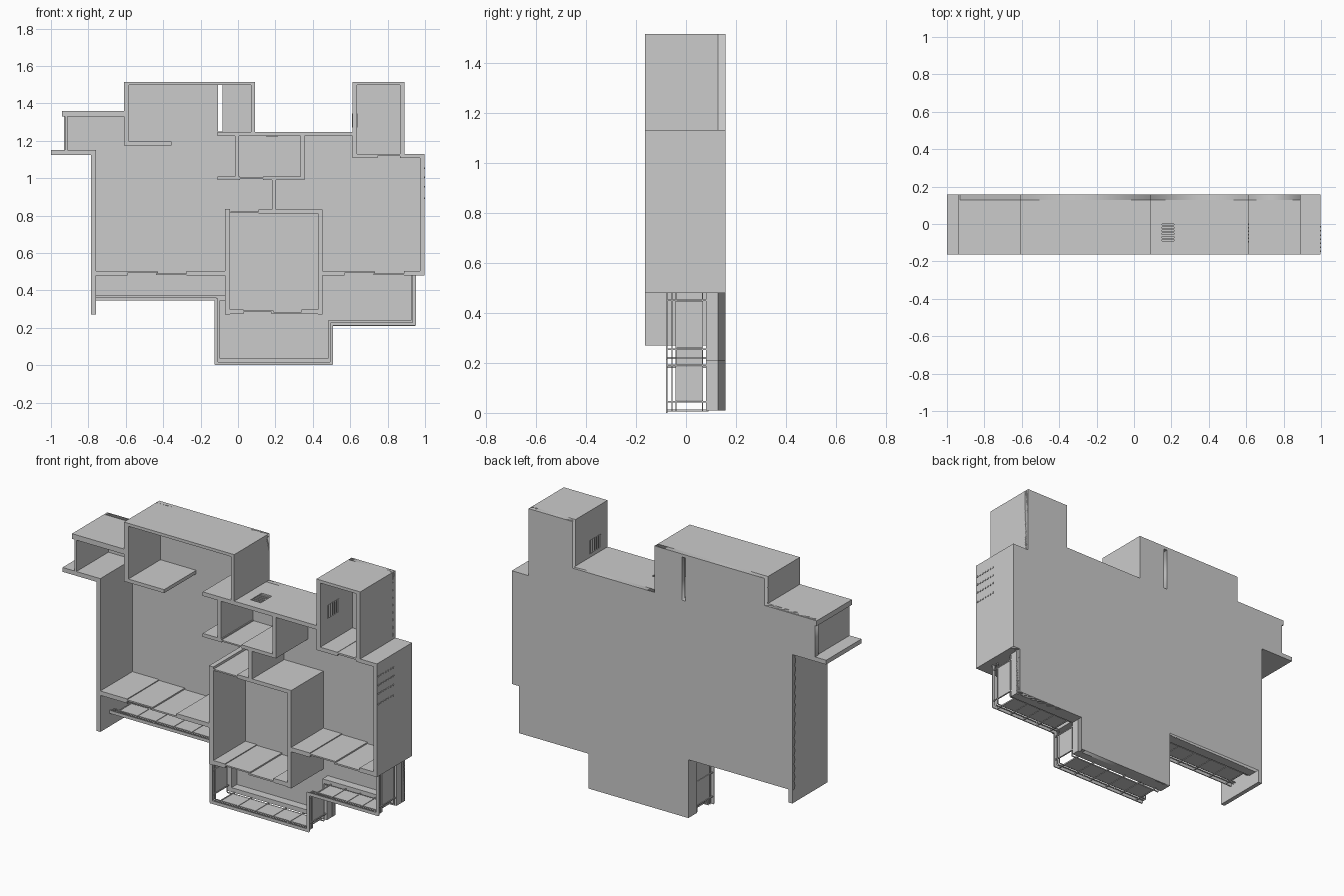
import bpy, bmesh
from mathutils import Vector

if "Cube" in bpy.data.objects:
    bpy.data.objects.remove(bpy.data.objects["Cube"])

F, B = -0.163, 0.157          # front (wall tops) and back (floor underside)
FL = 0.128                    # floor surface
CURB = 0.08                   # balcony curb top


def boxes(name, items):
    """One object from boxes given as (x0, x1, y0, y1, z0, z1)."""
    bm = bmesh.new()
    for x0, x1, y0, y1, z0, z1 in items:
        vs = bmesh.ops.create_cube(bm, size=1)['verts']
        for v in vs:
            v.co = Vector(((x0 + x1) / 2 + v.co.x * (x1 - x0),
                           (y0 + y1) / 2 + v.co.y * (y1 - y0),
                           (z0 + z1) / 2 + v.co.z * (z1 - z0)))
    me = bpy.data.meshes.new(name)
    bm.to_mesh(me)
    bm.free()
    ob = bpy.data.objects.new(name, me)
    bpy.context.collection.objects.link(ob)
    return ob


def walls(name, plan):
    """Full-height walls from plan rectangles (x0, x1, z0, z1)."""
    return boxes(name, [(x0, x1, F, B, z0, z1) for x0, x1, z0, z1 in plan])


# floor slab: plan outline with a narrow slot through it
outline = [(-.93, 1.13), (-.785, 1.13), (-.785, .345), (-.125, .345), (-.125, .01),
           (.508, .01), (.508, .21), (.95, .21), (.95, .48), (.995, .48), (.995, 1.125),
           (.89, 1.125), (.89, 1.515), (.612, 1.515), (.612, 1.248), (.09, 1.248),
           (.09, 1.515), (-.61, 1.515), (-.61, 1.36), (-.93, 1.36)]
slot = [(-.106, 1.25), (-.084, 1.25), (-.084, 1.5), (-.106, 1.5)]
cu = bpy.data.curves.new('floor_curve', 'CURVE')
cu.dimensions = '2D'
cu.fill_mode = 'BOTH'
cu.extrude = (B - FL) / 2
for loop in (outline, slot):
    sp = cu.splines.new('POLY')
    sp.points.add(len(loop) - 1)
    for p, (x, z) in zip(sp.points, loop):
        p.co = (x, z, 0, 1)
    sp.use_cyclic_u = True
tmp = bpy.data.objects.new('floor_curve', cu)
bpy.context.collection.objects.link(tmp)
dg = bpy.context.evaluated_depsgraph_get()
me = bpy.data.meshes.new_from_object(tmp.evaluated_get(dg))
bpy.data.objects.remove(tmp)
floor = bpy.data.objects.new('floor_slab', me)
bpy.context.collection.objects.link(floor)
floor.rotation_euler.x = 1.5707963
floor.location.y = (FL + B) / 2

# outer walls
walls('left_outer_walls', [(-.785, -.76, .27, 1.13), (-1, -.76, 1.125, 1.15),
                           (-.94, -.605, 1.33, 1.36), (-.61, -.582, 1.175, 1.515),
                           (-.61, -.355, 1.175, 1.195), (-.61, .09, 1.498, 1.515),
                           (.07, .09, 1.225, 1.515)])
walls('right_outer_walls', [(.974, .996, .48, 1.13), (.612, .745, 1.108, 1.13),
                            (.865, .996, 1.108, 1.13), (.865, .89, 1.108, 1.515),
                            (.612, .89, 1.498, 1.515)])

# walls with grille openings, built in pieces around the hole
V0, V1 = -.1, 0.0
boxes('top_grille_wall', [(-.11, .15, F, B, 1.225, 1.248), (.215, .625, F, B, 1.225, 1.248),
                          (.15, .215, F, V0, 1.225, 1.248), (.15, .215, V1, B, 1.225, 1.248)])
boxes('side_grille_wall', [(.612, .637, F, B, 1.108, 1.27), (.612, .637, F, B, 1.345, 1.515),
                           (.612, .637, F, V0, 1.27, 1.345), (.612, .637, V1, B, 1.27, 1.345)])
boxes('top_grille', [(.15, .215, V0 + .017 * i, V0 + .017 * i + .009, 1.222, 1.243)
                     for i in range(6)])
boxes('side_grille', [(.609, .64, V0 + .019 * i, V0 + .019 * i + .008, 1.27, 1.345)
                      for i in range(6)])

# corner window and doors
walls('corner_window', [(-.925, -.912, 1.15, 1.33)])
walls('doors', [(.745, .865, 1.118, 1.128), (.005, .14, .995, 1.003), (-.04, .11, .815, .823)])

# interior walls
walls('bathroom_walls', [(-.015, .005, .99, 1.23), (.333, .355, .99, 1.23),
                         (-.11, .01, .99, 1.01), (.135, .355, .99, 1.01),
                         (.182, .204, .82, 1.0)])
walls('middle_room_walls', [(-.07, -.042, .27, .835), (.427, .452, .27, .83),
                            (.11, .452, .81, .832)])


# balcony fronts: wall stubs either side of two sliding panels
def sliding_front(name, x0, d0, d1, x1, z0):
    m = (d0 + d1) / 2
    walls(name + '_wall', [(x0, d0, z0, z0 + .025), (d1, x1, z0, z0 + .025)])
    walls(name + '_sliding_panels', [(d0, m + .005, z0 + .012, z0 + .02),
                                     (m - .005, d1, z0 + .002, z0 + .011)])


sliding_front('left_room', -.77, -.59, -.275, -.06, .48)
sliding_front('middle_room', -.05, .03, .34, .44, .273)
sliding_front('right_room', .44, .57, .887, .996, .48)

# balcony curbs
boxes('balcony_curbs', [(x0, x1, CURB, B, z0, z1) for x0, x1, z0, z1 in [
    (-.76, -.07, .345, .372), (-.125, -.097, .01, .37), (-.125, .508, .01, .035),
    (.48, .508, .01, .24), (.48, .95, .21, .24), (.924, .95, .21, .485)]])


# balcony railings: rails, posts and glass panels along a straight run
def railing(name, a, b, panes):
    ax = 0 if abs(b[0] - a[0]) > abs(b[1] - a[1]) else 1
    s, e = sorted((a[ax], b[ax]))
    c = a[1 - ax]

    def bar(p, q, y0, y1, w):
        run, side = (p, q), (c - w, c + w)
        xs, zs = (run, side) if ax == 0 else (side, run)
        return (*xs, y0, y1, *zs)

    rails = [bar(s - .006, e + .006, -.08, -.074, .009)]
    rails += [bar(s, e, y - .002, y + .002, .003) for y in (-.056, -.04, .066)]
    p0, p1 = s + .035, e - .03
    step = (p1 - p0) / panes
    posts = [bar(p0 + i * step - .003, p0 + i * step + .003, -.076, CURB + .01, .004)
             for i in range(panes + 1)]
    boxes(name + '_rails', rails + posts)
    boxes(name + '_glass', [bar(p0 + i * step + .004, p0 + (i + 1) * step - .004,
                                -.04, .066, .002) for i in range(panes)])


railing('left_balcony', (-.76, .354), (-.12, .354), 5)
railing('middle_balcony_side', (-.116, .01), (-.116, .35), 2)
railing('middle_balcony', (-.116, .009), (.5, .009), 5)
railing('step_side', (.5, .01), (.5, .22), 1)
railing('right_balcony', (.5, .22), (.942, .22), 4)
railing('right_balcony_side', (.942, .22), (.942, .48), 1)

# rows of small pegs on the right wall
boxes('wall_pegs', [(.99, 1, F + .012 + i * .022, F + .02 + i * .022, z, z + .008)
                    for z in (.89, .95, 1.0, 1.05) for i in range(7)])
